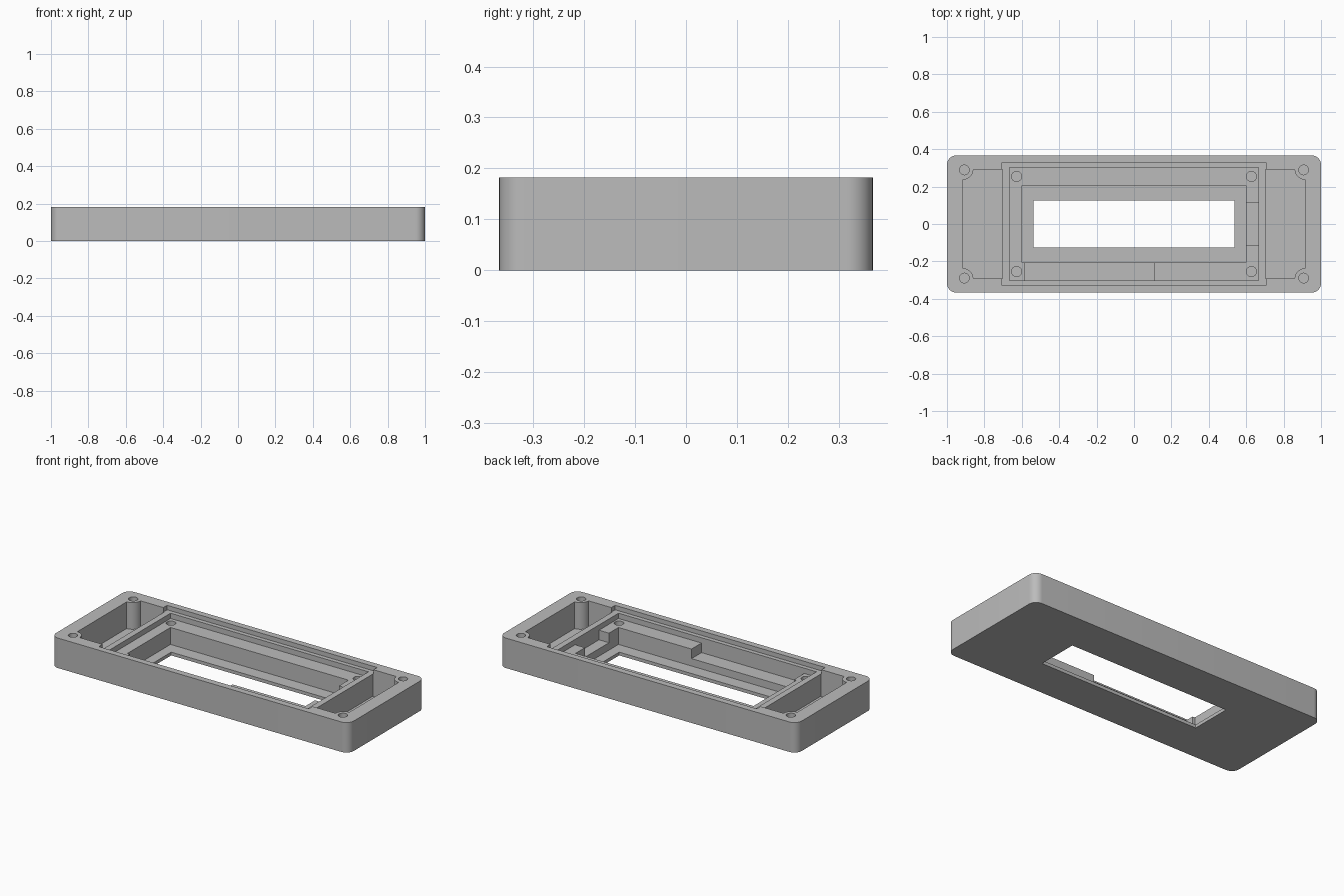
import bpy, bmesh, math

if "Cube" in bpy.data.objects:
    bpy.data.objects.remove(bpy.data.objects["Cube"])

HEIGHT = 0.182
FLOOR = 0.02       # thin face plate
SHELF = 0.123      # circuit board shelf
NOTCH = 0.065      # clearance notches in the shelf

grey = bpy.data.materials.new("plain_grey")
grey.use_nodes = True
colour = (0.5, 0.5, 0.5, 1)
grey.diffuse_color = colour
grey.node_tree.nodes["Principled BSDF"].inputs["Base Color"].default_value = colour


def prism(name, outline, z0, z1):
    """Extrude a closed counter-clockwise outline from z0 to z1."""
    bm = bmesh.new()
    face = bm.faces.new([bm.verts.new((x, y, z0)) for x, y in outline])
    top = bmesh.ops.extrude_face_region(bm, geom=[face])["geom"]
    verts = [v for v in top if isinstance(v, bmesh.types.BMVert)]
    bmesh.ops.translate(bm, verts=verts, vec=(0, 0, z1 - z0))
    bmesh.ops.recalc_face_normals(bm, faces=bm.faces)
    mesh = bpy.data.meshes.new(name)
    bm.to_mesh(mesh)
    bm.free()
    mesh.materials.append(grey)
    obj = bpy.data.objects.new(name, mesh)
    bpy.context.collection.objects.link(obj)
    return obj


def arc(cx, cy, r, start, end, steps=10):
    angles = [math.radians(start + (end - start) * i / steps) for i in range(steps + 1)]
    return [(cx + r * math.cos(a), cy + r * math.sin(a)) for a in angles]


def rect(x0, x1, y0, y1):
    return [(x0, y0), (x1, y0), (x1, y1), (x0, y1)]


def circle(cx, cy, r):
    return arc(cx, cy, r, 0, 360, 32)[:-1]


# Rounded outer block
W, D, R = 1.0, 0.3665, 0.05
outline = []
for i, (sx, sy) in enumerate([(1, 1), (-1, 1), (-1, -1), (1, -1)]):
    outline += arc(sx * (W - R), sy * (D - R), R, 90 * i, 90 * i + 90)
body = prism("display_housing", outline, 0, HEIGHT)

cutters = []


def cut(outline, bottom, top=0.3):
    cutter = prism("cutter", outline, bottom, top)
    cutter.hide_render = True
    cutters.append(cutter)
    mod = body.modifiers.new("cut", "BOOLEAN")
    mod.operation = "DIFFERENCE"
    mod.solver = "EXACT"
    mod.object = cutter


# Side cavities, with the screw posts left standing in their outer corners
CX, CY, POST = 0.914, 0.292, 0.055
cavity = [(0.702, -CY)] + arc(CX, -CY, POST, 180, 90) + arc(CX, CY, POST, 270, 180) + [(0.702, CY)]
for s in (1, -1):
    cut([(s * x, y) for x, y in cavity], FLOOR)

# Stepped recesses around the display
cut(rect(-0.706, 0.706, -0.328, 0.328), 0.155)
cut(rect(-0.665, 0.665, -0.302, 0.302), SHELF)
cut(rect(-0.598, 0.598, -0.206, 0.206), FLOOR)
cut(rect(-0.537, 0.537, -0.126, 0.126), -0.1)

# Clearance notches in the shelf
cut(rect(-0.583, 0.107, -0.302, -0.19), NOTCH)
cut(rect(0.58, 0.665, -0.115, 0.115), NOTCH)

# Screw holes in the corner posts and the shelf
for sx in (1, -1):
    for sy in (1, -1):
        cut(circle(sx * 0.907, sy * 0.289, 0.026), 0.06)
        cut(circle(sx * 0.628, sy * 0.254, 0.027), 0.05)

# Bake the cuts and remove the cutters
depsgraph = bpy.context.evaluated_depsgraph_get()
depsgraph.update()
baked = bpy.data.meshes.new_from_object(body.evaluated_get(depsgraph))
body.modifiers.clear()
body.data = baked
baked.name = "display_housing"
for cutter in cutters:
    bpy.data.objects.remove(cutter)

# Smooth the rounded walls, keep the edges sharp
bpy.context.view_layer.objects.active = body
body.select_set(True)
bpy.ops.object.shade_smooth_by_angle(angle=math.radians(30))
